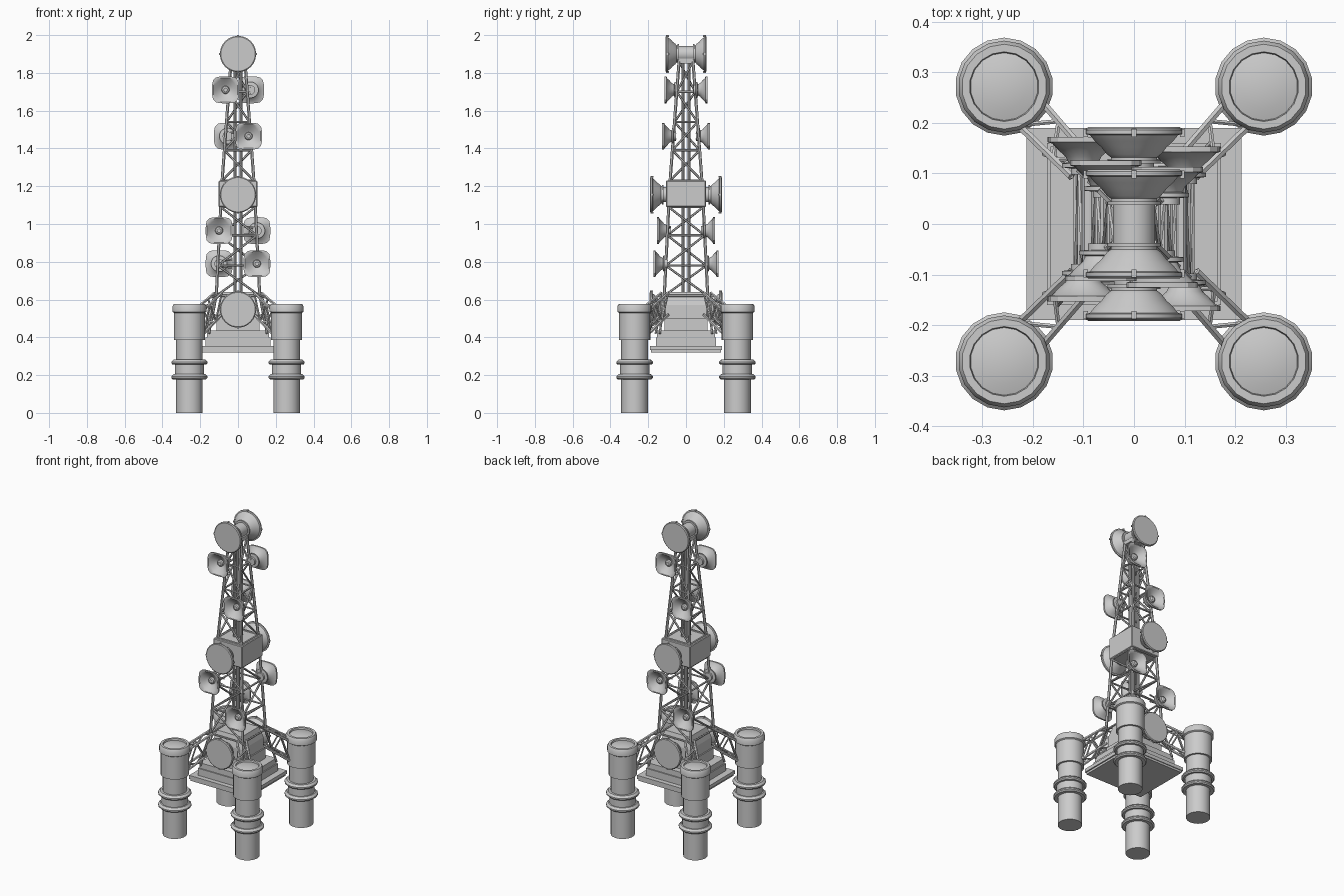
import bpy, bmesh, math
from mathutils import Matrix, Vector

if "Cube" in bpy.data.objects:
    bpy.data.objects.remove(bpy.data.objects["Cube"])

FRONT = Matrix.Rotation(math.pi / 2, 4, 'X')      # local z -> -y
TURN = {1: Matrix.Identity(4), -1: Matrix.Rotation(math.pi, 4, 'Z')}


def finish(name, bm, smooth=False):
    bmesh.ops.recalc_face_normals(bm, faces=bm.faces)
    me = bpy.data.meshes.new(name)
    bm.to_mesh(me)
    bm.free()
    ob = bpy.data.objects.new(name, me)
    bpy.context.collection.objects.link(ob)
    if smooth:
        bpy.context.view_layer.objects.active = ob
        ob.select_set(True)
        bpy.ops.object.shade_smooth_by_angle(angle=math.radians(32))
        ob.select_set(False)
    return ob


def lathe(bm, profile, n, mat):
    """Profile points: (radius, height[, squareness])."""
    prev = None
    for p in profile:
        r, h, sq = (*p, 0)[:3]
        if r == 0:
            ring = [bm.verts.new(mat @ Vector((0, 0, h)))]
        else:
            ring = []
            for i in range(n):
                a = 2 * math.pi * (i + 0.5) / n
                c, s = math.cos(a), math.sin(a)
                k = r * (1 + sq * ((c**4 + s**4) ** -0.25 - 1))
                ring.append(bm.verts.new(mat @ Vector((c * k, s * k, h))))
        if prev:
            for i in range(n):
                j = (i + 1) % n
                f = [prev[i % len(prev)], prev[j % len(prev)], ring[j % len(ring)], ring[i % len(ring)]]
                bm.faces.new(list(dict.fromkeys(f)))
        prev = ring


def bar(bm, p, q, r=0.006, n=6):
    p, q = Vector(p), Vector(q)
    d = q - p
    m = Matrix.Translation((p + q) / 2) @ d.to_track_quat('Z', 'Y').to_matrix().to_4x4()
    bmesh.ops.create_cone(bm, cap_ends=True, segments=n, radius1=r, radius2=r, depth=d.length, matrix=m)


def block(bm, hx, hy, z0, z1, taper=1.0):
    vs = bmesh.ops.create_cube(bm, size=1)['verts']
    for v in vs:
        k = taper if v.co.z > 0 else 1
        v.co = (v.co.x * 2 * hx * k, v.co.y * 2 * hy * k, z1 if v.co.z > 0 else z0)


def half(z):
    """Half width of the tower at height z."""
    if z < 1.15:
        return 0.115 - (z - 0.62) * 0.05
    return 0.084 - (z - 1.23) * 0.075


# Four floating pillars with flanges, sleeve and domed cap
PILLAR = [(0, 0), (.071, 0), (.071, .178), (.09, .178), (.097, .185), (.097, .193), (.085, .205), (.078, .205),
          (.078, .255), (.09, .255), (.097, .262), (.097, .27), (.085, .282), (.071, .282), (.071, .385),
          (.083, .385), (.083, .53), (.091, .535), (.091, .565), (.084, .577), (.069, .577), (.067, .567),
          (.045, .573), (.02, .576), (0, .577)]
for sx in (-1, 1):
    for sy in (-1, 1):
        bm = bmesh.new()
        lathe(bm, PILLAR, 18, Matrix.Translation((sx * .257, sy * .272, 0)))
        finish("pillar", bm, True)

# Stepped platform and machinery housing
bm = bmesh.new()
block(bm, .205, .185, .32, .333)
block(bm, .213, .19, .333, .355)
block(bm, .172, .16, .355, .40)
block(bm, .165, .153, .40, .435)
finish("platform", bm)
bm = bmesh.new()
block(bm, .113, .115, .435, .50)
block(bm, .105, .108, .50, .57)
block(bm, .105, .108, .57, .64, .82)
finish("housing", bm)

# Trusses joining the pillars to the tower
bm = bmesh.new()
for sx in (-1, 1):
    for sy in (-1, 1):
        side = Vector((.72 * sx, -.68 * sy, 0)) * .033
        rails = []
        for o in (-1, 1):
            for zo, zi in ((.545, .635), (.42, .52)):
                a = Vector((.205 * sx, .218 * sy, zo)) + side * o
                b = Vector((.105 * sx, .112 * sy, zi)) + side * o * .8
                bar(bm, a, b, .008)
                rails.append((a, b))
        for i, j in ((0, 1), (2, 3), (0, 2), (1, 3)):
            for k in range(3):
                u, v = (i, j) if k % 2 else (j, i)
                bar(bm, rails[u][0].lerp(rails[u][1], k / 3), rails[v][0].lerp(rails[v][1], (k + 1) / 3), .005)
        # stay from platform edge to the tower foot
        for o in (-1, 1):
            bar(bm, Vector((.165 * sx, .15 * sy, .42)) + side * o * .5, (.11 * sx, .11 * sy, .64), .006)
finish("pillar_trusses", bm)

# Lattice tower in two sections
bm = bmesh.new()
for levels in ([.62, .78, .94, 1.09], [1.23, 1.39, 1.54, 1.70, 1.86]):
    for k, z in enumerate(levels):
        h = half(z)
        ring = [Vector((a * h, b * h, z)) for a, b in ((-1, -1), (1, -1), (1, 1), (-1, 1))]
        for i in range(4):
            bar(bm, ring[i], ring[(i + 1) % 4], .006)
            if k:
                bar(bm, low[i], ring[i], .0085)
                j = (i + 1) % 4
                if k % 2:
                    i, j = j, i
                bar(bm, low[i], ring[j], .006)
        low = ring
finish("lattice_tower", bm)

# Central cable poles
bm = bmesh.new()
for x in (-.016, .016):
    for y in (-.016, .016):
        bar(bm, (x, y, .6), (x, y, 1.88), .008, 8)
finish("central_poles", bm)

# Equipment box half way up, tower foot frame and tower head
bm = bmesh.new()
block(bm, .102, .105, 1.09, 1.23)
bmesh.ops.bevel(bm, geom=bm.edges[:], offset=.004, segments=1, affect='EDGES')
finish("equipment_box", bm)
bm = bmesh.new()
block(bm, .042, .042, 1.85, 1.875)
lathe(bm, [(0, -.045), (.042, -.045), (.042, .045), (0, .045)], 20,
      Matrix.Translation((0, 0, 1.9)) @ FRONT)
finish("tower_head", bm, True)

# Large drum dishes, facing front and back
DRUM = [(0, 0), (.091, 0), (.096, -.004), (.096, -.012), (.088, -.014), (.078, -.026), (.065, -.038), (.054, -.052),
        (.046, -.058), (.046, -.063), (.053, -.063), (.053, -.07), (.04, -.07), (.04, -.085), (0, -.085)]
for z, y in ((1.9, .108), (1.155, .19), (.547, .192)):
    for s in (1, -1):
        m = TURN[s] @ Matrix.Translation((0, -y, z)) @ FRONT
        bm = bmesh.new()
        lathe(bm, DRUM, 28, m)
        for i in range(4):
            a = i * math.pi / 2
            clip = Matrix.Translation((.0955 * math.cos(a), .0955 * math.sin(a), -.01))
            bmesh.ops.create_cube(bm, size=1, matrix=m @ clip @ Matrix.Diagonal((.009, .009, .016, 1)))
        finish("drum_dish", bm, True)

# Small rounded-square horns in opposite pairs, with brackets
HORN = [(0, -.022), (.01, -.02), (.018, -.024), (.021, -.034), (.035, -.026), (.056, -.008, .2), (.064, 0, .8),
        (.071, 0, 1), (.071, -.01, 1), (.062, -.013, .8), (.05, -.026, .2), (.036, -.038), (.03, -.05),
        (.043, -.052), (.043, -.06), (.025, -.062), (.025, -.074), (0, -.074)]
for x, y, z in ((-.066, .113, 1.71), (.056, .126, 1.465), (-.1, .153, .965), (.1, .172, .79)):
    for s in (1, -1):
        bm = bmesh.new()
        lathe(bm, HORN, 24, TURN[s] @ Matrix.Translation((x, -y, z)) @ FRONT)
        finish("horn", bm, True)
        bm = bmesh.new()
        h = half(z)
        sx = math.copysign(1, x)
        for dz in (-.022, .022):
            bar(bm, TURN[s] @ Vector((x, -y + .07, z + dz * .6)),
                TURN[s] @ Vector((sx * h, -h, z + dz)), .007)
            bar(bm, TURN[s] @ Vector((x, -y + .07, z + dz * .6)),
                TURN[s] @ Vector((x * .3, -h, z + dz)), .005)
        finish("horn_bracket", bm)
